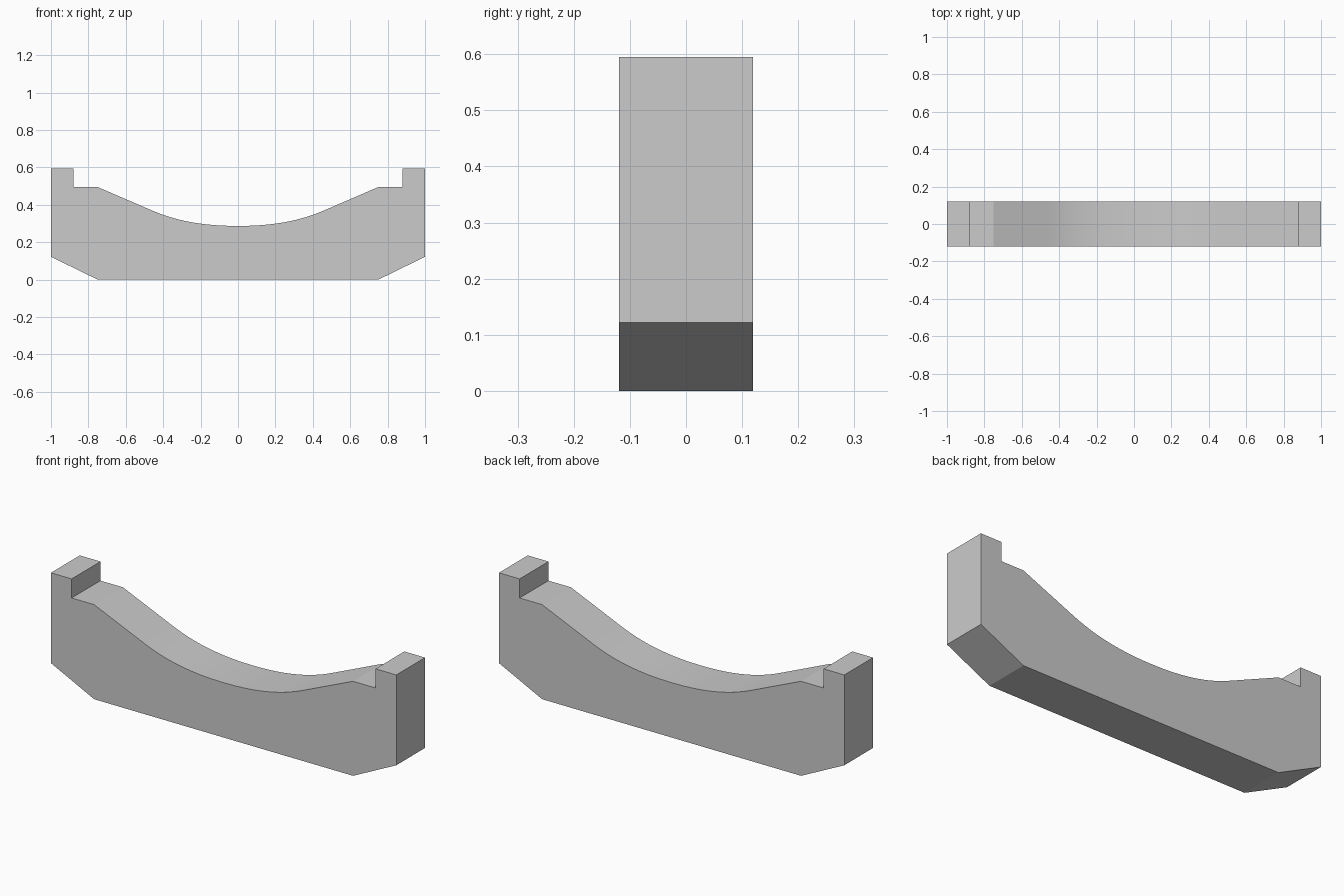
import bpy
import bmesh
from mathutils import Vector
from mathutils.geometry import interpolate_bezier

if "Cube" in bpy.data.objects:
    bpy.data.objects.remove(bpy.data.objects["Cube"], do_unlink=True)

HALF_DEPTH = 0.119

# Plain grey material
grey = bpy.data.materials.new("light_grey")
grey.use_nodes = True
grey.diffuse_color = (0.6, 0.6, 0.6, 1)
grey.node_tree.nodes["Principled BSDF"].inputs["Base Color"].default_value = (0.6, 0.6, 0.6, 1)

# Half profile (x, z): curved saddle, ramp, shelf, end lug, lower chamfer
saddle = interpolate_bezier(Vector((0, 0.287)), Vector((0.2, 0.287)),
                            Vector((0.34, 0.318)), Vector((0.46, 0.37)), 17)
half = [(p.x, p.y) for p in saddle]
half += [(0.75, 0.495), (0.88, 0.495), (0.88, 0.595), (1, 0.595),
         (1, 0.122), (0.75, 0)]
profile = half + [(-x, z) for x, z in reversed(half[1:])]

# Extrude the mirrored profile through the depth
bm = bmesh.new()
face = bm.faces.new([bm.verts.new((x, -HALF_DEPTH, z)) for x, z in profile])
result = bmesh.ops.extrude_face_region(bm, geom=[face])
moved = [g for g in result["geom"] if isinstance(g, bmesh.types.BMVert)]
bmesh.ops.translate(bm, verts=moved, vec=(0, 2 * HALF_DEPTH, 0))
bmesh.ops.recalc_face_normals(bm, faces=bm.faces)
mesh = bpy.data.meshes.new("cradle_support")
bm.to_mesh(mesh)
bm.free()
mesh.materials.append(grey)
cradle = bpy.data.objects.new("cradle_support", mesh)
bpy.context.collection.objects.link(cradle)

# Smooth saddle with crisp outer edges
bpy.ops.object.select_all(action="DESELECT")
cradle.select_set(True)
bpy.context.view_layer.objects.active = cradle
bpy.ops.object.shade_smooth_by_angle(angle=0.35)
